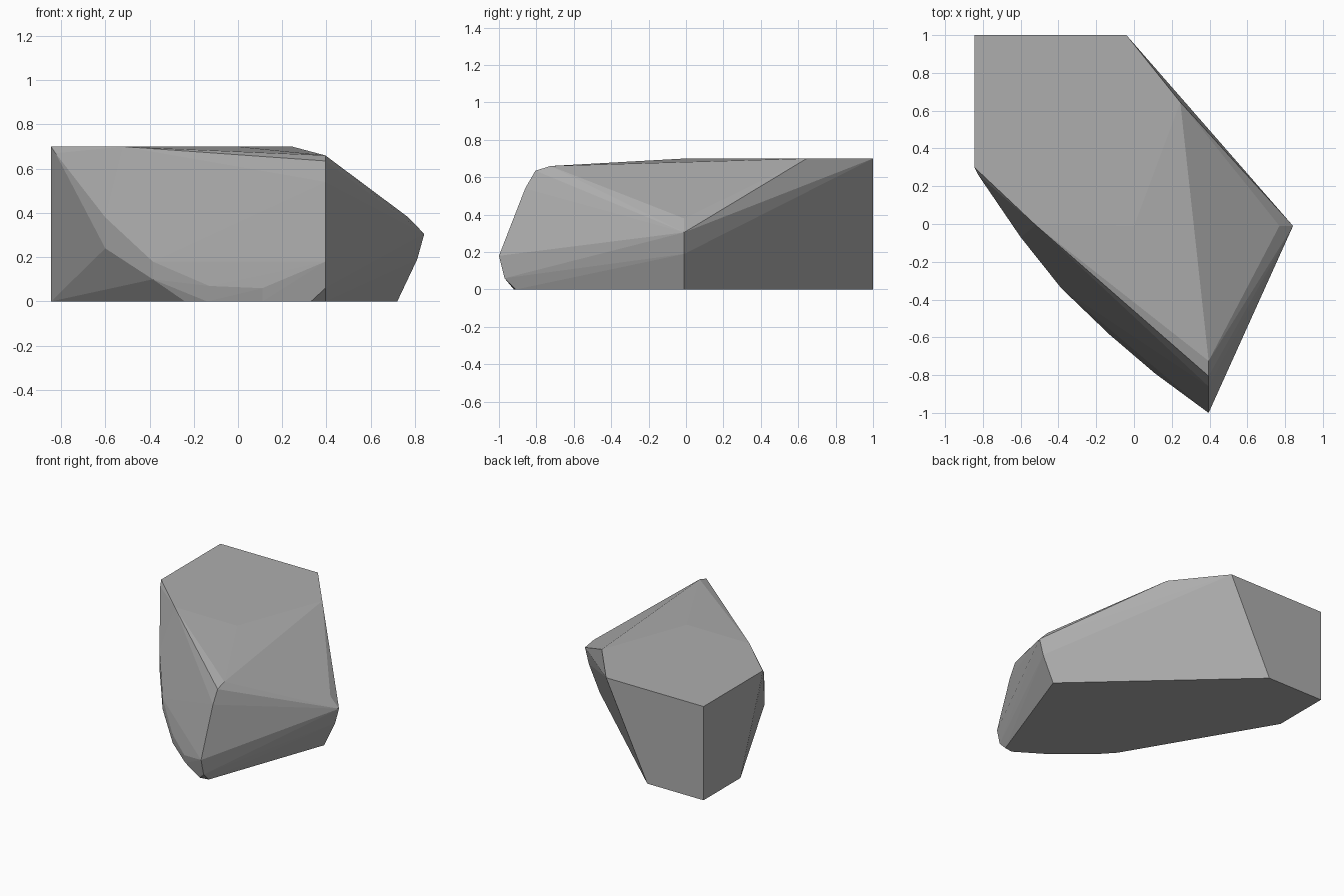
import bpy, bmesh, math

if "Cube" in bpy.data.objects:
    bpy.data.objects.remove(bpy.data.objects["Cube"])

# Stone colour
mat = bpy.data.materials.new("stone grey")
mat.diffuse_color = (0.42, 0.42, 0.42, 1)
mat.use_nodes = True
mat.node_tree.nodes["Principled BSDF"].inputs["Base Color"].default_value = mat.diffuse_color

# Flat levels of the boulder: (x, y) outlines at a fixed height
levels = {
    0.0: [(-0.845, 1), (-0.38, 1), (0.72, -0.01), (0.395, -0.91), (0.33, -0.92),
          (0.11, -0.78), (-0.14, -0.57), (-0.24, -0.46), (-0.845, 0.565)],
    0.7: [(-0.845, 1), (-0.04, 1), (0.245, 0.645), (0, -0.01),
          (-0.52, -0.006), (-0.845, 0.3)],
}
points = [(x, y, z) for z, ring in levels.items() for x, y in ring]

# Right-hand ridge, all at one depth
points += [(x, -0.01, z) for x, z in [(0.77, 0.38), (0.842, 0.305), (0.81, 0.19)]]
# Front nose, all at one x
points += [(0.395, y, z) for y, z in [(-0.725, 0.66), (-0.805, 0.635), (-0.86, 0.54),
                                      (-1.0, 0.18), (-0.97, 0.06)]]
# Chipped left flank: vertical pairs of corners
for x, y, heights in [(-0.6, -0.07, (0.24, 0.38)), (-0.385, -0.34, (0.1, 0.18)),
                      (-0.13, -0.585, (0.07,)), (0.11, -0.79, (0.06,)),
                      (-0.825, 0.26, (0.67,))]:
    points += [(x, y, z) for z in heights]

# Wrap the corners into a faceted boulder
bm = bmesh.new()
for p in points:
    bm.verts.new(p)
hull = bmesh.ops.convex_hull(bm, input=bm.verts[:])
loose = [v for v in bm.verts if not v.link_faces]
bmesh.ops.delete(bm, geom=loose, context='VERTS')
bmesh.ops.dissolve_limit(bm, angle_limit=math.radians(0.5),
                         verts=bm.verts[:], edges=bm.edges[:])
bmesh.ops.recalc_face_normals(bm, faces=bm.faces[:])
mesh = bpy.data.meshes.new("boulder")
bm.to_mesh(mesh)
bm.free()
mesh.materials.append(mat)
boulder = bpy.data.objects.new("boulder", mesh)
bpy.context.collection.objects.link(boulder)
